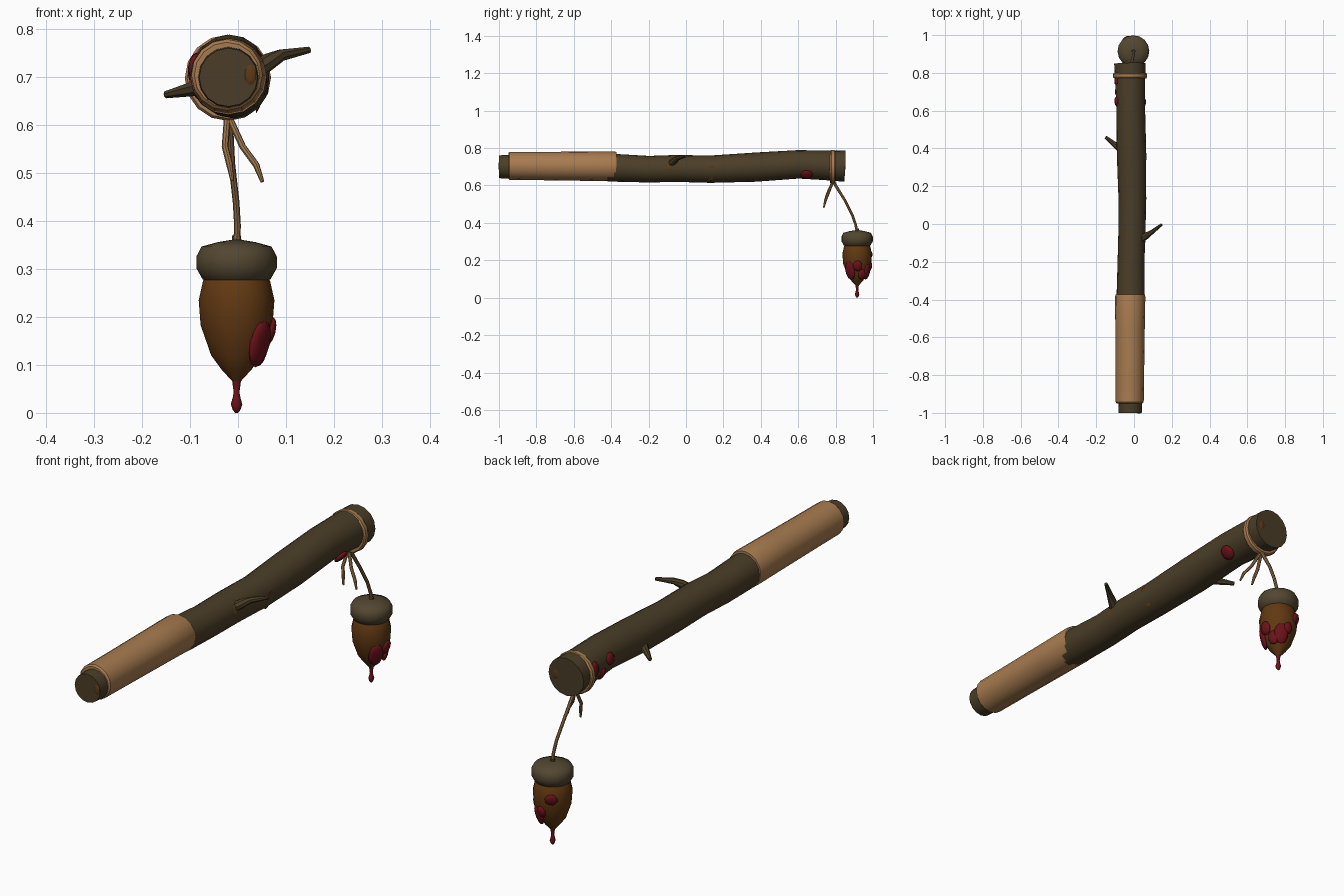
import bpy, bmesh, math
from mathutils import Vector, Matrix

old = bpy.data.objects.get("Cube")
if old:
    bpy.data.objects.remove(old, do_unlink=True)


def material(name, rgb):
    m = bpy.data.materials.new(name)
    m.use_nodes = True
    m.diffuse_color = (*rgb, 1)
    bsdf = m.node_tree.nodes["Principled BSDF"]
    bsdf.inputs["Base Color"].default_value = (*rgb, 1)
    bsdf.inputs["Roughness"].default_value = 0.9
    return m


BARK = material("dark bark", (0.07, 0.048, 0.021))
LEATHER = material("tan leather", (0.39, 0.2, 0.08))
CORD = material("cord", (0.33, 0.18, 0.075))
CAP = material("acorn cap", (0.085, 0.062, 0.03))
NUT = material("acorn brown", (0.12, 0.04, 0.006))
RUST = material("rusty stain", (0.11, 0.042, 0.008))
BLOOD = material("dark red", (0.15, 0.006, 0.01))


def finish(name, bm, mat, angle=35):
    bmesh.ops.recalc_face_normals(bm, faces=bm.faces)
    mesh = bpy.data.meshes.new(name)
    bm.to_mesh(mesh)
    bm.free()
    mesh.materials.append(mat)
    ob = bpy.data.objects.new(name, mesh)
    bpy.context.collection.objects.link(ob)
    bpy.ops.object.select_all(action='DESELECT')
    ob.select_set(True)
    bpy.context.view_layer.objects.active = ob
    bpy.ops.object.shade_smooth_by_angle(angle=math.radians(angle))
    return ob


def tube(name, stations, mat, sides=16, angle=35):
    """Loft rings through stations of (x, y, z, radius), with closed ends."""
    bm = bmesh.new()
    pts = [Vector(s[:3]) for s in stations]
    rings = []
    for i, p in enumerate(pts):
        t = (pts[min(i + 1, len(pts) - 1)] - pts[max(i - 1, 0)]).normalized()
        u = Vector((1, 0.02, 0.01)).cross(t).normalized()
        v = t.cross(u)
        r = stations[i][3]
        rings.append([bm.verts.new(p + r * (math.cos(a) * u + math.sin(a) * v))
                      for a in (2 * math.pi * k / sides for k in range(sides))])
    for a, b in zip(rings, rings[1:]):
        for k in range(sides):
            n = (k + 1) % sides
            bm.faces.new((a[k], a[n], b[n], b[k]))
    bm.faces.new(rings[0])
    bm.faces.new(rings[-1])
    return finish(name, bm, mat, angle)


def blob(name, loc, normal, width, height, thick, mat):
    """Flattened drop lying on a surface with the given normal."""
    bm = bmesh.new()
    bmesh.ops.create_icosphere(bm, subdivisions=2, radius=1)
    turn = Vector(normal).to_track_quat('Z', 'Y').to_matrix().to_4x4()
    bm.transform(Matrix.Translation(loc) @ turn @ Matrix.Diagonal((width, height, thick, 1)))
    return finish(name, bm, mat, 60)


# Wavy wooden shaft
tube("shaft", [(-.02, -1, .70, .061), (-.02, -.93, .70, .064), (-.02, -.6, .70, .068),
               (-.018, -.37, .694, .074), (-.016, -.2, .687, .071), (-.011, -.05, .691, .072),
               (-.009, .13, .687, .073), (-.013, .37, .698, .078), (-.017, .6, .713, .076),
               (-.02, .74, .708, .079), (-.022, .85, .703, .083)], BARK)

# Leather grip with softened ends
tube("grip", [(-.023, -.95, .705, .068), (-.023, -.943, .705, .0745), (-.022, -.8, .704, .0755),
              (-.021, -.55, .703, .078), (-.02, -.385, .702, .08), (-.02, -.372, .702, .077)],
     LEATHER)

# Cord wrapped round the head
tube("cord_band", [(-.021, .77, .699, .085), (-.021, .777, .699, .09),
                   (-.021, .793, .699, .09), (-.021, .80, .699, .085)], LEATHER)

# Hanging cord and its two loose ends
tube("hanging_cord", [(-.02, .785, .63, .008), (-.018, .80, .60, .008), (-.013, .85, .52, .007),
                      (-.004, .89, .44, .007), (-.001, .907, .39, .007),
                      (-.003, .915, .35, .007)], CORD, 8)
tube("loose_end_left", [(-.02, .785, .62, .007), (.01, .76, .555, .007),
                        (.038, .745, .517, .007), (.051, .737, .482, .004)], CORD, 8)
tube("loose_end_right", [(-.022, .785, .62, .007), (-.027, .755, .555, .007),
                         (-.018, .745, .52, .007), (-.012, .737, .485, .004)], CORD, 8)

# Broken twigs
tube("left_twig", [(.03, -.085, .71, .02), (.065, -.062, .733, .018), (.09, -.046, .746, .013),
                   (.148, -.002, .757, .007)], BARK, 8)
tube("right_twig", [(-.06, .385, .685, .02), (-.095, .415, .676, .016),
                    (-.15, .46, .664, .008)], BARK, 8)


# Acorn, turned about its own axis
def lathe(name, profile, mat, sides=16, angle=35):
    return tube(name, [(-.003, .915, z, r) for z, r in profile], mat, sides, angle)


lathe("acorn_nut", [(.29, .06), (.275, .07), (.235, .079), (.183, .075), (.12, .053),
                    (.09, .031), (.066, .009)], NUT)
lathe("acorn_cap", [(.274, .062), (.279, .071), (.302, .084), (.326, .084), (.347, .073),
                    (.356, .04), (.361, .01)], CAP, 16, 50)
lathe("acorn_stem", [(.352, .011), (.37, .009)], CAP, 8)
lathe("acorn_drip", [(.08, .013), (.065, .009), (.043, .006), (.032, .008), (.018, .012),
                     (.006, .008), (0, .003)], BLOOD, 8, 60)

# Red drops on the nut: direction round the axis, height, width, length
for i, (deg, z, w, h) in enumerate([(-38, .145, .031, .052), (2, .17, .026, .03),
                                    (30, .125, .024, .03), (62, .14, .03, .045),
                                    (85, .165, .02, .026), (120, .225, .026, .026)]):
    a = math.radians(deg)
    r = .053 + .022 * min(1, max(0, (z - .12) / .063))
    out = Vector((math.cos(a), math.sin(a), -.25))
    blob(f"nut_drop_{i + 1}", (-.003 + r * math.cos(a), .915 + r * math.sin(a), z),
         out, w, h, .011, BLOOD)

# Red splashes and rusty stains on the shaft: position along it, angle, size
def on_shaft(name, y, deg, z, r, w, h, t, mat):
    a = math.radians(deg)
    out = Vector((math.cos(a), 0, math.sin(a)))
    return blob(name, Vector((-.016, y, z)) + out * r, out, w, h, t, mat)


for i, (y, deg, w, h) in enumerate([(.645, -42, .032, .032), (.65, 168, .026, .026),
                                    (.70, 205, .022, .03), (.755, 172, .022, .032),
                                    (.745, 228, .02, .022)]):
    on_shaft(f"shaft_splash_{i + 1}", y, deg, .709, .077, w, h, .012, BLOOD)
for i, (y, deg, w, h) in enumerate([(.135, -18, .024, .045), (-.09, 14, .017, .028),
                                    (.055, -20, .013, .013)]):
    on_shaft(f"shaft_stain_{i + 1}", y, deg, .689, .0705, w, h, .005, RUST)

# Rusty stains on both end faces
blob("butt_stain", (.026, -1, .705), (0, -1, 0), .012, .021, .003, RUST)
blob("head_stain", (.03, .85, .705), (0, 1, 0), .014, .024, .003, RUST)
